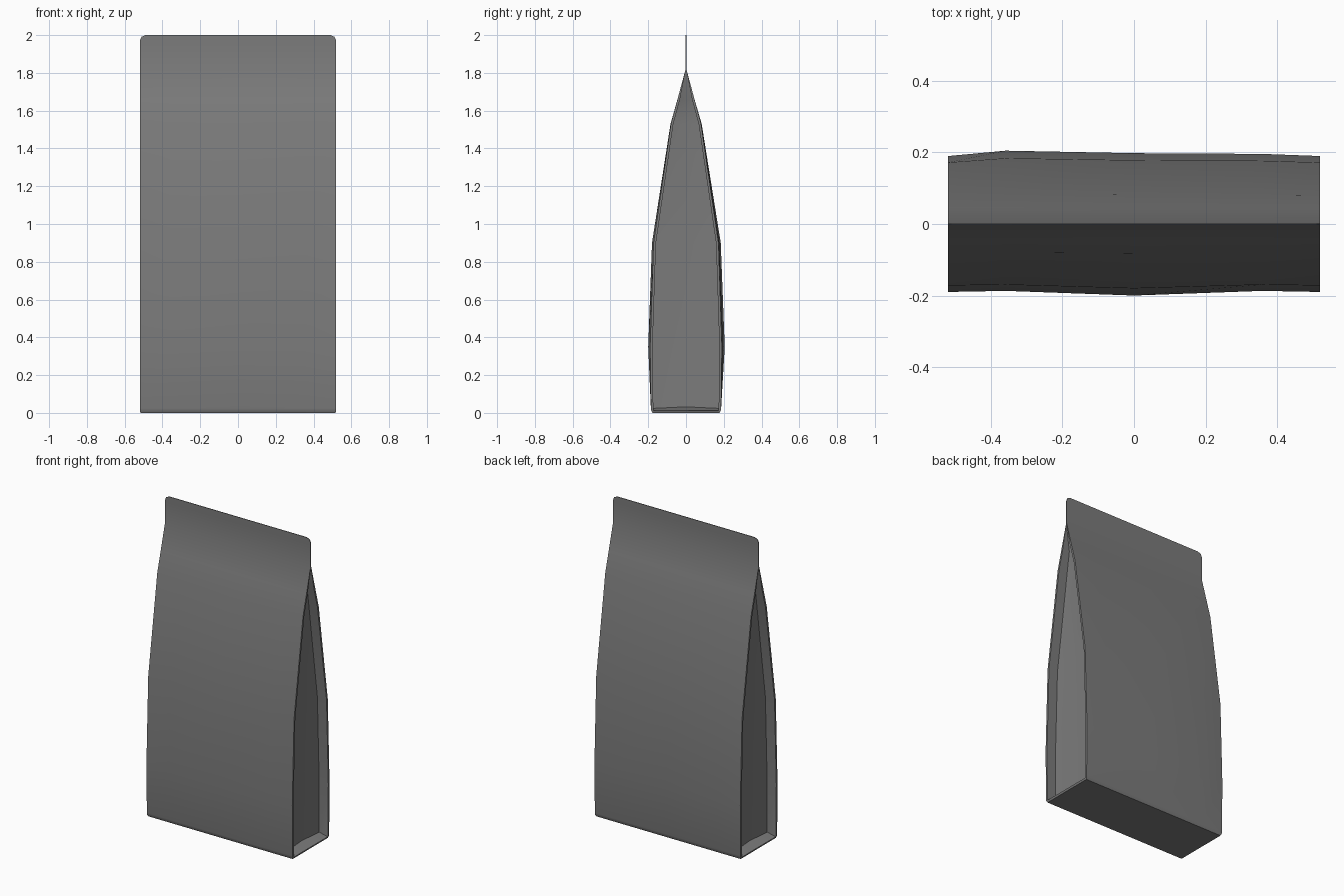
import bpy, bmesh, math

if "Cube" in bpy.data.objects:
    bpy.data.objects.remove(bpy.data.objects["Cube"])

# One matte grey foil colour
grey = bpy.data.materials.new("dark grey foil")
grey.diffuse_color = (0.2, 0.2, 0.2, 1)
grey.use_nodes = True
grey.node_tree.nodes["Principled BSDF"].inputs["Base Color"].default_value = grey.diffuse_color

# Rows up the pouch: height, half width, half depth, gusset recess, panel bulge
ROWS = [
    (0.000, 0.515, 0.178, 0.000, 0.0),
    (0.012, 0.520, 0.184, 0.000, 0.0),
    (0.024, 0.520, 0.186, 0.062, 0.0),
    (0.350, 0.520, 0.190, 0.065, 1.0),
    (0.900, 0.520, 0.172, 0.065, 0.8),
    (1.530, 0.520, 0.080, 0.062, 0.2),
    (1.660, 0.520, 0.045, 0.050, 0.0),
    (1.820, 0.520, 0.002, 0.000, 0.0),
    (1.970, 0.520, 0.002, 0.000, 0.0),
    (1.991, 0.511, 0.002, 0.000, 0.0),
    (2.000, 0.490, 0.002, 0.000, 0.0),
]
COLUMNS = [-1, -0.69, 0, 0.69, 1]
FRONT_BULGE = [0, -0.003, 0.010, -0.003, 0]
BACK_BULGE = [0, 0.015, 0.008, 0.006, 0]


def ring(z, w, d, recess, bulge):
    """Closed cross-section: front panel, right gusset, back panel, left gusset."""
    inner = max(d - 0.013, d * 0.5)
    front = [(c * w, -d - b * bulge, z) for c, b in zip(COLUMNS, FRONT_BULGE)]
    back = [(c * w, d + b * bulge, z) for c, b in zip(COLUMNS, BACK_BULGE)]
    lift = 0.008 if 0.02 < z < 0.03 else 0
    gusset = [(w, -inner, z), (w - recess, -inner, z),
              (w - recess * 1.1, 0, z + lift),
              (w - recess, inner, z), (w, inner, z)]
    left = [(-x, y, h) for x, y, h in reversed(gusset)]
    return front + gusset + back[::-1] + left


# Pouch body with folded gussets, base and flat top seal
bm = bmesh.new()
rings = [[bm.verts.new(p) for p in ring(*row)] for row in ROWS]
n = len(rings[0])
for low, high in zip(rings, rings[1:]):
    for i in range(n):
        j = (i + 1) % n
        bm.faces.new((low[i], low[j], high[j], high[i]))
bm.faces.new(rings[0][::-1])
bm.faces.new(rings[-1])
bmesh.ops.recalc_face_normals(bm, faces=bm.faces)

mesh = bpy.data.meshes.new("gusseted_pouch")
bm.to_mesh(mesh)
bm.free()
mesh.materials.append(grey)
pouch = bpy.data.objects.new("gusseted_pouch", mesh)
bpy.context.collection.objects.link(pouch)
bpy.context.view_layer.objects.active = pouch
pouch.select_set(True)
bpy.ops.object.shade_smooth_by_angle(angle=math.radians(30))
